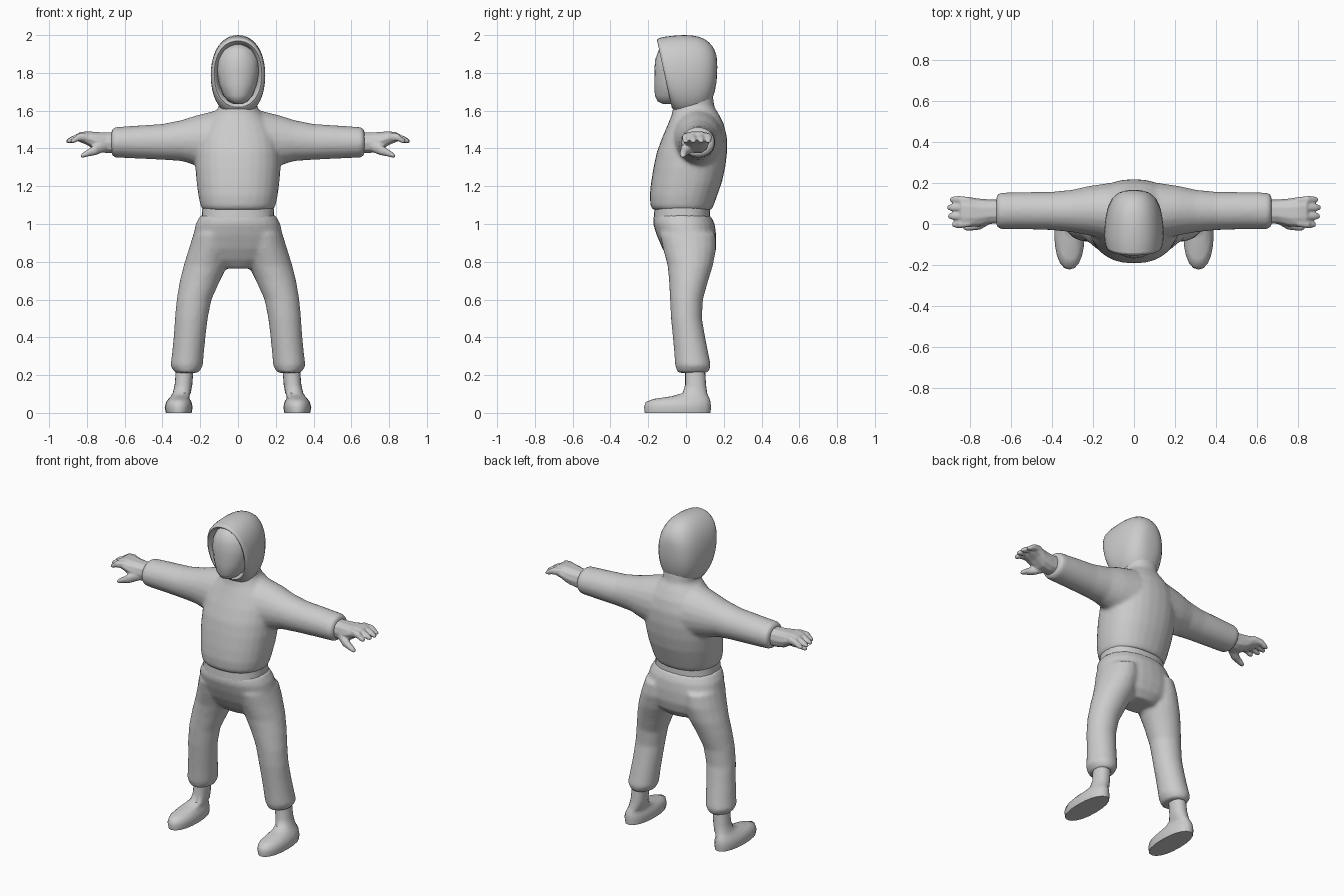
import bpy, bmesh, math
from mathutils import Vector

grey = bpy.data.materials.new("light_grey")
grey.diffuse_color = (0.6, 0.6, 0.6, 1)


def loft(bm, axis, rings, segs=20, power=2.0):
    """Skin closed rings (pos, a0, a1, b0, b1[, tilt]) stacked along an axis."""
    loops = []
    for r in rings:
        pos, a0, a1, b0, b1 = r[:5]
        tilt = r[5] if len(r) > 5 else 0
        loop = []
        for i in range(segs):
            t = 2 * math.pi * i / segs
            c, s = math.cos(t), math.sin(t)
            c = math.copysign(abs(c) ** (2 / power), c)
            s = math.copysign(abs(s) ** (2 / power), s)
            a = (a0 + a1) / 2 + c * (a1 - a0) / 2
            b = (b0 + b1) / 2 + s * (b1 - b0) / 2
            p = pos + tilt * s
            loop.append(bm.verts.new({"x": (p, a, b), "y": (a, p, b), "z": (a, b, p)}[axis]))
        loops.append(loop)
    for l0, l1 in zip(loops, loops[1:]):
        for i in range(segs):
            j = (i + 1) % segs
            bm.faces.new((l0[i], l0[j], l1[j], l1[i]))
    bm.faces.new(loops[0])
    bm.faces.new(loops[-1])


def flip_x(bm, verts):
    for v in verts:
        v.co.x *= -1


def finish(name, bm, fuse=0, smooth=0, subsurf=0, angle=50):
    bmesh.ops.recalc_face_normals(bm, faces=bm.faces)
    me = bpy.data.meshes.new(name)
    bm.to_mesh(me)
    bm.free()
    me.materials.append(grey)
    ob = bpy.data.objects.new(name, me)
    bpy.context.collection.objects.link(ob)
    if fuse:
        m = ob.modifiers.new("fuse", "REMESH")
        m.mode = "VOXEL"
        m.voxel_size = fuse
        m.use_smooth_shade = True
        m = ob.modifiers.new("soften", "SMOOTH")
        m.factor = 0.5
        m.iterations = smooth
    if subsurf:
        m = ob.modifiers.new("round", "SUBSURF")
        m.levels = m.render_levels = subsurf
    bpy.ops.object.select_all(action="DESELECT")
    bpy.context.view_layer.objects.active = ob
    ob.select_set(True)
    if fuse:
        bpy.ops.object.shade_smooth()
    else:
        bpy.ops.object.shade_smooth_by_angle(angle=math.radians(angle))
    return ob


def both_sides(bm, build):
    """Run a builder twice, the second time mirrored to -x."""
    build(bm)
    old = set(bm.verts)
    build(bm)
    flip_x(bm, [v for v in bm.verts if v not in old])


# Jacket: torso and sleeves fused together
bm = bmesh.new()
loft(bm, "z", [
    (1.075, -.185, .185, -.175, .135), (1.095, -.198, .198, -.188, .145),
    (1.15, -.21, .21, -.192, .165), (1.22, -.219, .219, -.185, .19),
    (1.30, -.226, .226, -.172, .208), (1.38, -.225, .225, -.155, .218),
    (1.46, -.215, .215, -.125, .217), (1.53, -.18, .18, -.095, .20),
    (1.58, -.135, .135, -.075, .175), (1.62, -.10, .10, -.068, .15),
    (1.70, -.10, .10, -.05, .14)], 28, 2.25)


def sleeve(bm):
    loft(bm, "x", [
        (-.02, -.08, .20, 1.27, 1.59), (.12, -.08, .20, 1.28, 1.60),
        (.22, -.055, .185, 1.31, 1.575), (.30, -.04, .167, 1.333, 1.55),
        (.40, -.03, .157, 1.34, 1.53), (.55, -.025, .155, 1.347, 1.52),
        (.652, -.025, .153, 1.352, 1.513), (.67, -.012, .14, 1.365, 1.50)])


both_sides(bm, sleeve)
finish("jacket", bm, .011, 5)

# Waistband
bm = bmesh.new()
loft(bm, "z", [(1.02, -.195, .195, -.172, .128), (1.045, -.192, .192, -.17, .127),
               (1.10, -.188, .188, -.165, .125)], 28, 2.4)
finish("waistband", bm)

# Trousers: hips and legs fused together
bm = bmesh.new()
loft(bm, "z", [
    (1.045, -.20, .20, -.172, .13), (1.0, -.224, .224, -.174, .152),
    (.94, -.237, .237, -.155, .16), (.87, -.245, .245, -.125, .16),
    (.81, -.20, .20, -.09, .145), (.765, -.10, .10, -.05, .11)], 28, 2.25)


def leg(bm):
    loft(bm, "z", [
        (.95, .03, .235, -.14, .155), (.87, .03, .26, -.122, .16),
        (.78, .055, .288, -.098, .143), (.70, .095, .308, -.09, .118),
        (.60, .14, .325, -.085, .09), (.50, .16, .334, -.08, .085),
        (.40, .172, .341, -.07, .102), (.32, .18, .349, -.063, .118),
        (.25, .186, .358, -.058, .132), (.212, .208, .334, -.045, .118)])


both_sides(bm, leg)
finish("trousers", bm, .011, 5)


# Feet with ankles and flat soles
def foot(bm):
    loft(bm, "z", [
        (0, .245, .382, -.218, .13), (.03, .24, .388, -.222, .132),
        (.058, .246, .38, -.213, .13), (.074, .256, .368, -.17, .125),
        (.088, .258, .356, -.075, .118), (.105, .25, .345, -.018, .112),
        (.15, .242, .335, -.004, .106), (.24, .235, .328, -.004, .10)], 20, 2.2)


bm = bmesh.new()
both_sides(bm, foot)
finish("feet", bm, angle=55)

# Hood: back shell running forward to a thick rim, then folded inward
bm = bmesh.new()
loft(bm, "y", [
    (.166, -.03, .03, 1.79, 1.87), (.156, -.075, .075, 1.70, 1.92),
    (.125, -.112, .112, 1.62, 1.968), (.07, -.135, .135, 1.57, 1.998),
    (0, -.145, .145, 1.565, 2.005), (-.06, -.148, .148, 1.575, 2.0, -.02),
    (-.108, -.142, .142, 1.60, 1.988, -.045), (-.118, -.128, .128, 1.615, 1.972, -.04),
    (-.105, -.113, .113, 1.632, 1.955, -.03), (-.03, -.11, .11, 1.64, 1.95)],
    20, 2.2)
finish("hood", bm, subsurf=1)

# Face
bm = bmesh.new()
loft(bm, "z", [
    (1.635, -.02, .02, -.12, -.05), (1.65, -.05, .05, -.15, -.01),
    (1.68, -.078, .078, -.165, .02), (1.74, -.10, .10, -.167, .03),
    (1.81, -.112, .112, -.168, .03), (1.87, -.108, .108, -.163, .03),
    (1.92, -.085, .085, -.145, .02), (1.95, -.04, .04, -.11, 0)])
finish("face", bm, angle=80)


# Hands: palm, four drooping fingers and a thumb
def limb(bm, points):
    """Tapered stub through (x, y, z, half width y, half height z)."""
    loft(bm, "x", [(x, y - w, y + w, z - h, z + h) for x, y, z, w, h in points], 10, 2.4)


def hand(bm):
    limb(bm, [(.62, .06, 1.43, .058, .055), (.70, .06, 1.43, .06, .056),
              (.75, .056, 1.437, .068, .052), (.80, .058, 1.455, .074, .037),
              (.84, .062, 1.46, .072, .026), (.85, .062, 1.458, .06, .016)])
    for y, tip in ((.118, .895), (.08, .908), (.038, .905), (-.002, .885)):
        limb(bm, [(.80, y * .9 + .006, 1.463, .018, .022),
                  (.85, y, 1.458, .019, .02),
                  (tip - .02, y, 1.445, .017, .016), (tip, y, 1.437, .010, .009)])
    limb(bm, [(.70, .03, 1.415, .03, .03), (.75, .0, 1.395, .028, .03),
              (.79, -.012, 1.378, .02, .02), (.82, -.016, 1.365, .016, .014),
              (.832, -.016, 1.358, .008, .007)])


bm = bmesh.new()
both_sides(bm, hand)
finish("hands", bm, .006, 2)
